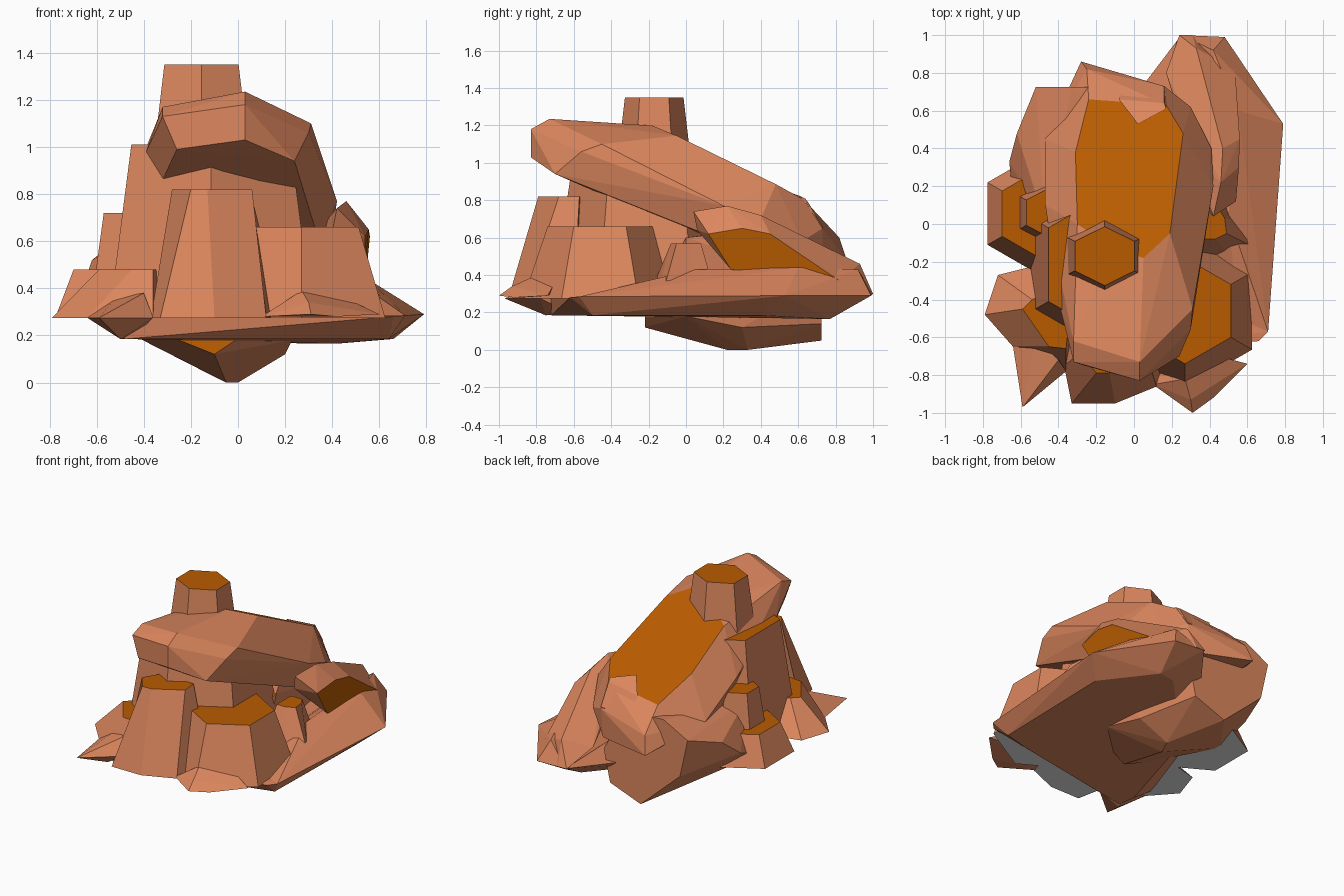
import bpy, bmesh, math
from mathutils import Vector


def material(name, rgb):
    m = bpy.data.materials.new(name)
    m.diffuse_color = (*rgb, 1)
    return m


ROCK = material("terracotta rock", (0.72, 0.242, 0.112))
MOSS = material("ochre top", (0.48, 0.105, 0.0))
BARE = material("pale grey underside", (0.8, 0.8, 0.8))


def finish(name, bm):
    me = bpy.data.meshes.new(name)
    bm.to_mesh(me)
    bm.free()
    for m in (ROCK, MOSS, BARE):
        me.materials.append(m)
    ob = bpy.data.objects.new(name, me)
    bpy.context.collection.objects.link(ob)
    return ob


def boulder(name, points, cap=None, limit=0.99):
    """Convex faceted rock; faces pointing along cap are ochre."""
    bm = bmesh.new()
    for p in points:
        bm.verts.new(p)
    bmesh.ops.convex_hull(bm, input=bm.verts[:])
    loose = [v for v in bm.verts if not v.link_faces]
    bmesh.ops.delete(bm, geom=loose, context='VERTS')
    bmesh.ops.recalc_face_normals(bm, faces=bm.faces[:])
    bmesh.ops.dissolve_limit(bm, angle_limit=math.radians(4),
                             verts=bm.verts[:], edges=bm.edges[:])
    bm.normal_update()
    if cap:
        d = Vector(cap).normalized()
        for f in bm.faces:
            if f.normal.dot(d) > limit:
                f.material_index = 1
    return finish(name, bm)


def frustum(name, low, high, z0, z1):
    """Tapered column with grey underside and ochre top."""
    bm = bmesh.new()
    b = [bm.verts.new((x, y, z0)) for x, y in low]
    t = [bm.verts.new((x, y, z1)) for x, y in high]
    n = len(b)
    for i in range(n):
        j = (i + 1) % n
        bm.faces.new((b[i], b[j], t[j], t[i]))
    bm.faces.new(t).material_index = 1
    bm.faces.new(b[::-1]).material_index = 2
    return finish(name, bm)


def hexagon(x, y, r, squash):
    return [(x + r * math.sin(k * math.pi / 3),
             y - r * squash * math.cos(k * math.pi / 3)) for k in range(6)]


# hexagonal columns: name, x, y, bottom radius, top radius, bottom z, top z, y squash
for name, x, y, r0, r1, z0, z1, sq in [
        ("summit_column", -0.155, -0.17, 0.23, 0.182, 1.0, 1.35, 0.86),
        ("main_column", -0.115, -0.215, 0.50, 0.39, 0.275, 1.01, 1),
        ("left_low_column", -0.49, 0.055, 0.33, 0.24, 0.275, 0.48, 1),
        ("left_mid_column", -0.44, 0.06, 0.22, 0.15, 0.275, 0.72, 0.9),
        ("front_right_column", 0.27, -0.46, 0.41, 0.28, 0.275, 0.66, 1)]:
    frustum(name, hexagon(x, y, r0, sq), hexagon(x, y, r1, sq), z0, z1)

# uneven columns: front, starry left one and small right one
frustum("front_column",
        [(-.37, -.75), (-.33, -.95), (-.1, -.95), (.12, -.86), (.19, -.6), (-.3, -.5)],
        [(-.28, -.68), (-.2, -.79), (-.13, -.79), (.06, -.68), (.05, -.57), (-.2, -.55)],
        0.275, 0.82)
frustum("front_left_column",
        [(-.72, -.27), (-.79, -.48), (-.64, -.65), (-.36, -.78), (-.3, -.3), (-.56, -.23)],
        [(-.54, -.4), (-.59, -.45), (-.45, -.65), (-.36, -.66), (-.33, -.4), (-.45, -.36)],
        0.275, 0.48)
frustum("right_small_column",
        [(.33, -.2), (.5, -.16), (.65, -.13), (.55, .02), (.5, .16), (.3, .15)],
        [(.36, -.08), (.43, -.08), (.49, -.05), (.48, .03), (.45, .08), (.36, .08)],
        0.285, 0.57)

# low shards at the foot
boulder("front_left_shard", [
    (-.59, -.97, .275), (-.64, -.65, .275), (-.36, -.78, .275),
    (-.4, -.72, .38), (-.52, -.6, .36), (-.5, -.75, .185), (-.45, -.6, .19)])
boulder("front_right_shard", [
    (.1, -.85, .28), (.31, -1, .29), (.42, -.92, .28), (.6, -.74, .29),
    (.27, -.82, .39), (.3, -.93, .34), (.45, -.7, .36), (.2, -.7, .3)])

# wide base slab
boulder("base_slab", [
    (-.64, -.58, .285), (-.55, -.74, .28), (.66, -.62, .28), (.71, -.57, .285),
    (.79, .53, .29), (.48, .99, .29), (.25, 1, .3), (-.1, .5, .285), (-.38, .17, .285),
    (-.5, -.6, .185), (-.48, -.72, .185), (.45, -.55, .185), (.64, -.5, .185),
    (.66, .4, .185), (.42, .77, .165), (.3, .75, .165), (-.28, .14, .185)])

# raised ridge along the right edge
boulder("right_ridge", [
    (.55, -.5, .285), (.71, -.57, .285), (.79, .53, .29), (.48, .99, .29),
    (.25, 1, .3), (.3, 0, .285), (.5, .05, .43), (.55, .6, .44), (.42, .92, .43)])

# slim leaning rock on the right, ochre on its outer face
boulder("right_leaning_rock", [
    (.54, .12, .62), (.555, .30, .65), (.56, .45, .62), (.535, .82, .37), (.535, .24, .43),
    (.42, .04, .74), (.46, .22, .77), (.47, .4, .72), (.33, .93, .46),
    (.24, 1, .3), (.31, 1, .3), (.17, .8, .4), (.35, .3, .66), (.40, .06, .64)],
    cap=(1, 0, -.1), limit=.93)

# core boulder that reaches the ground, flat end at the back
core_end = [(.14, .37), (-.04, .68), (-.33, .7), (-.52, .6), (-.46, .33),
            (-.15, .05), (.09, .14)]
boulder("core_boulder", [(x, .725, z) for x, z in core_end] + [
    (-.66, .33, .40), (-.62, .48, .52), (-.64, .1, .3), (-.05, .22, 0), (0, .33, 0),
    (.2, .3, .12), (.23, 0, .18), (.02, -.22, .2), (-.25, -.2, .18), (-.1, -.22, .12),
    (.3, 0, .6), (-.47, 0, .6)], cap=(0, -1, .3), limit=.85)


# great tilted slab: ochre facet lies on one sloping plane
def slope(x, y, lift=0):
    return (x, y, 1.105 - .5 * y + .08 * x + lift)


facet = [slope(x, y) for x, y in [
    (-.3, .0), (-.31, .38), (-.24, .66), (.17, .63), (.26, .48), (.19, -.05),
    (.05, -.18), (-.12, -.12)]]
boulder("tilted_slab", facet + [
    (-.32, -.73, 1.13), (.03, -.83, 1.18), (.3, -.56, 1.06), (.24, -.7, .94),
    (.03, -.83, 1.03), (-.26, -.75, .99), (-.39, -.45, .98), (-.32, -.5, .86),
    (.27, -.35, .83), (-.32, -.62, 1.17), (.03, -.73, 1.235), (.31, -.45, 1.1),
    (.42, .2, .77), (.41, .4, .70), (.3, .62, .58), (-.47, .1, .8), (-.47, .45, .62),
    (-.28, .86, .48), (-.25, .82, .6), (.16, .73, .65), (.14, .73, .45),
    (.35, .2, .58), (-.4, .2, .55)],
    cap=(-.08, .5, 1), limit=.997)

# wedge breaking through the lower end of the ochre facet
boulder("back_wedge", [slope(x, y, .009) for x, y in [
    (.02, .53), (-.08, .66), (.17, .61), (.16, .64)]] + [
    (.16, .73, .66), (-.06, .73, .66), (.1, .6, .6), (0, .7, .55)])
